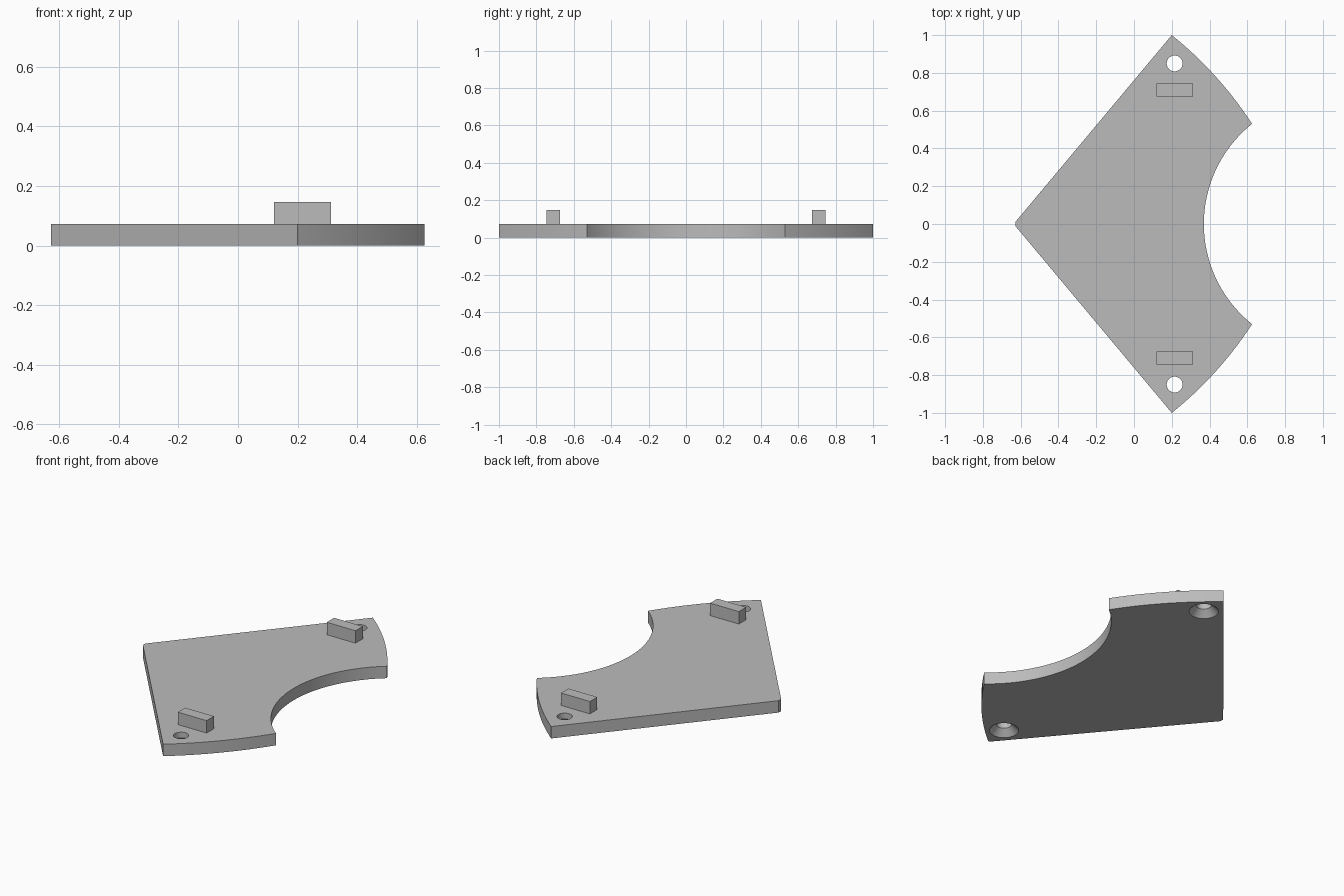
import bpy
import bmesh
import math
from mathutils import Vector

cube = bpy.data.objects.get("Cube")
if cube:
    bpy.data.objects.remove(cube, do_unlink=True)

THICK = 0.072
HOLE = (0.215, 0.85)
HOLE_R = 0.042

grey = bpy.data.materials.new("plain grey")
grey.use_nodes = True
colour = (0.5, 0.5, 0.5, 1)
grey.diffuse_color = colour
grey.node_tree.nodes["Principled BSDF"].inputs["Base Color"].default_value = colour


def arc(a, b, radius, steps):
    """Points from a to b on an arc that bulges to the left of a->b."""
    a, b = Vector(a), Vector(b)
    chord = b - a
    left = Vector((-chord.y, chord.x)).normalized()
    half = math.asin(chord.length / 2 / radius)
    centre = (a + b) / 2 - left * radius * math.cos(half)
    pts = []
    for i in range(steps + 1):
        t = half * (1 - 2 * i / steps)
        d = left * math.cos(t) - chord.normalized() * math.sin(t)
        pts.append(centre + d * radius)
    return pts


def mesh_object(name, bm):
    bmesh.ops.recalc_face_normals(bm, faces=bm.faces[:])
    mesh = bpy.data.meshes.new(name)
    bm.to_mesh(mesh)
    bm.free()
    mesh.materials.append(grey)
    obj = bpy.data.objects.new(name, mesh)
    bpy.context.collection.objects.link(obj)
    return obj


def cutter(name, side, r1, r2, z1, z2):
    bpy.ops.mesh.primitive_cone_add(
        vertices=48, radius1=r1, radius2=r2, depth=z2 - z1,
        location=(HOLE[0], side * HOLE[1], (z1 + z2) / 2))
    obj = bpy.context.object
    obj.name = name
    obj.hide_render = True
    obj.data.materials.append(grey)
    return obj


# Plate outline: blunt tip, straight sides, bowed ends and a round bite
tip, corner, horn = Vector((-0.627, 0.012)), Vector((0.2, 1)), Vector((0.625, 0.53))
flip = lambda p: Vector((p.x, -p.y))
upper = [tip] + arc(corner, horn, 2.0, 16)
bite = arc(flip(horn), horn, 0.678, 48)[::-1][1:-1]
outline = upper + bite + [flip(p) for p in reversed(upper)]

bm = bmesh.new()
base = bm.faces.new([bm.verts.new((p.x, p.y, 0)) for p in outline])
top = bmesh.ops.extrude_face_region(bm, geom=[base], use_keep_orig=True)
bmesh.ops.translate(bm, vec=(0, 0, THICK),
                    verts=[v for v in top["geom"] if isinstance(v, bmesh.types.BMVert)])
plate = mesh_object("plate", bm)

# Screw holes, countersunk from below
cutters = []
for side in (1, -1):
    cutters.append(cutter("hole_cutter", side, HOLE_R, HOLE_R, -0.1, 0.2))
    cutters.append(cutter("countersink_cutter", side, 0.1, 0.032, -0.02, 0.048))

bpy.ops.object.select_all(action="DESELECT")
plate.select_set(True)
bpy.context.view_layer.objects.active = plate
for c in cutters:
    mod = plate.modifiers.new("cut", "BOOLEAN")
    mod.operation = "DIFFERENCE"
    mod.solver = "EXACT"
    mod.object = c
    bpy.ops.object.modifier_apply(modifier=mod.name)
for c in cutters:
    bpy.data.objects.remove(c, do_unlink=True)
bpy.ops.object.shade_smooth_by_angle(angle=math.radians(25))

# Locating blocks on top
for side, name in ((1, "back_block"), (-1, "front_block")):
    bm = bmesh.new()
    bmesh.ops.create_cube(bm, size=1)
    bmesh.ops.scale(bm, vec=(0.192, 0.07, 0.075), verts=bm.verts[:])
    block = mesh_object(name, bm)
    block.location = (0.216, side * 0.71, THICK + 0.0375)
